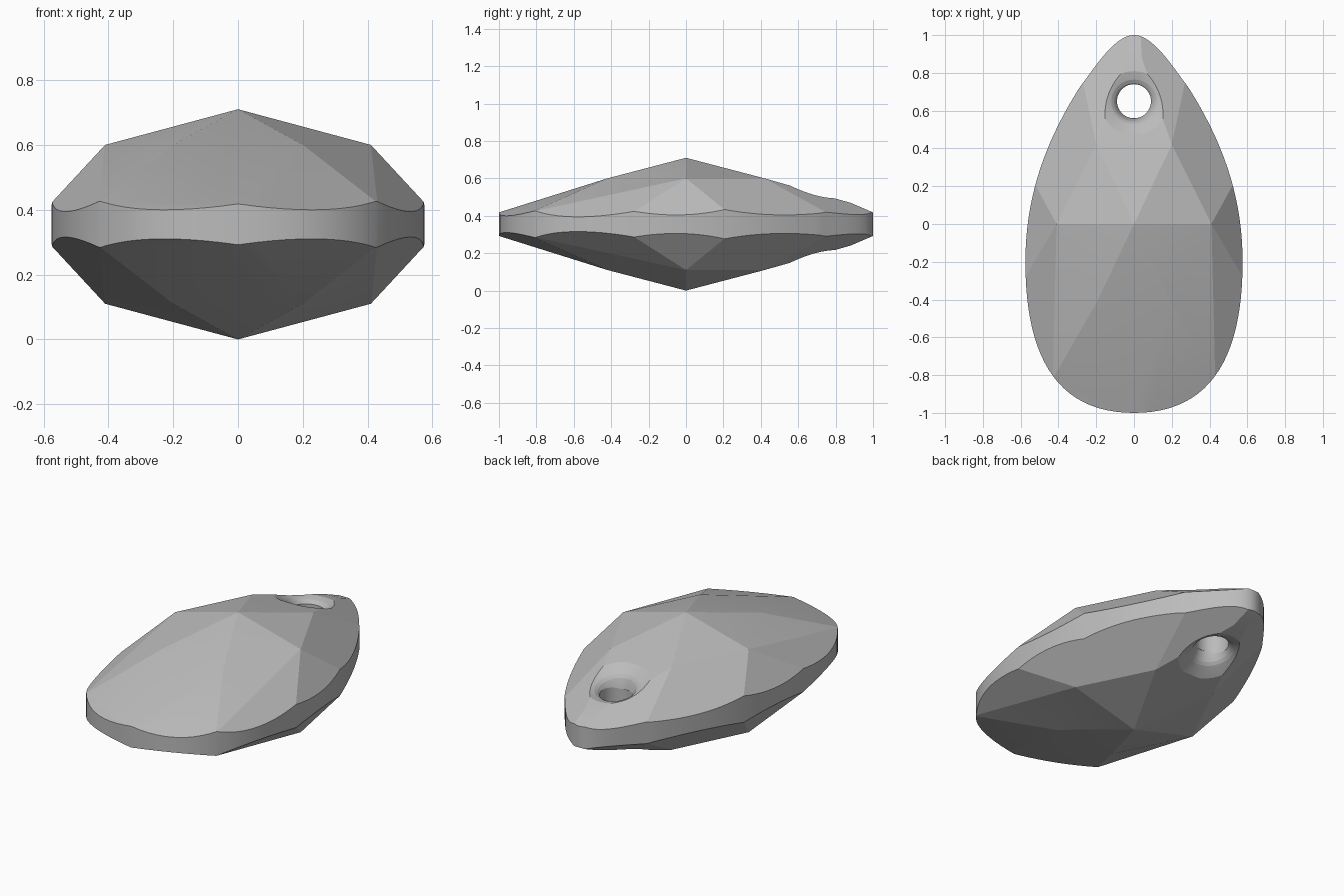
import bpy, bmesh, math
from mathutils import Vector, geometry

cube = bpy.data.objects.get("Cube")
if cube:
    bpy.data.objects.remove(cube)

MID, TOP = 0.355, 0.355      # girdle centre height, half thickness

grey = bpy.data.materials.new("crystal grey")
grey.use_nodes = True
grey.diffuse_color = (0.5, 0.5, 0.5, 1)
grey.node_tree.nodes["Principled BSDF"].inputs["Base Color"].default_value = grey.diffuse_color


def make_object(name, bm):
    bmesh.ops.recalc_face_normals(bm, faces=bm.faces)
    mesh = bpy.data.meshes.new(name)
    bm.to_mesh(mesh)
    bm.free()
    mesh.materials.append(grey)
    ob = bpy.data.objects.new(name, mesh)
    bpy.context.collection.objects.link(ob)
    return ob


# Pear outline: half profile from bezier spans, mirrored in x
spans = [((0, 1), (0.1, 1), (0.2, 0.84), (0.29, 0.72)),
         ((0.29, 0.72), (0.46, 0.45), (0.575, 0.16), (0.575, -0.2)),
         ((0.575, -0.2), (0.575, -0.7), (0.41, -1), (0, -1))]
half = []
for span in spans:
    a, h1, h2, b = [Vector((x, y, 0)) for x, y in span]
    half += geometry.interpolate_bezier(a, h1, h2, b, 24)[:-1]
half.append(Vector((0, -1, 0)))
outline = half + [Vector((-p.x, p.y, 0)) for p in reversed(half[1:-1])]

# Pear prism
bm = bmesh.new()
base = bm.faces.new([bm.verts.new((p.x, p.y, -0.5)) for p in outline])
prism = bmesh.ops.extrude_face_region(bm, geom=[base])["geom"]
bmesh.ops.translate(bm, vec=(0, 0, 1), verts=[v for v in prism if isinstance(v, bmesh.types.BMVert)])

# Facet corners on the right half of the crown, heights above the girdle centre
apex = (0, 0, TOP)
side, upper, lower = (0.41, 0, 0.245), (0.2, 0.42, 0.245), (0.2, -0.42, 0.245)
tip, heel = (0, 1, 0.08), (0, -1, 0.063)
g1, g2, g3, g4 = [(x, y, 0.067) for x, y in
                  ((0.29, 0.72), (0.53, 0.22), (0.575, -0.28), (0.43, -0.82))]
facets = [(apex, side, upper), (apex, side, lower), (side, g2, g3),
          (side, upper, g2), (side, lower, g4), (side, g3, g4),
          (upper, g1, tip), (lower, g4, heel)]


def flip(p, sx, sz):
    return Vector((p[0] * sx, p[1], p[2] * sz))


def cut(points):
    a, b, c = points
    normal = (b - a).cross(c - a).normalized()
    if normal.dot(a) < 0:
        normal.negate()
    bmesh.ops.remove_doubles(bm, verts=bm.verts, dist=0.0005)
    result = bmesh.ops.bisect_plane(
        bm, geom=bm.verts[:] + bm.edges[:] + bm.faces[:], dist=0.0001,
        plane_co=a, plane_no=normal, clear_outer=True)
    edges = [e for e in bm.edges if e.is_boundary]
    if edges:
        bmesh.ops.holes_fill(bm, edges=edges, sides=0)


# Cut every facet on crown and underside
for sz in (1, -1):
    for sx in (1, -1):
        for facet in facets:
            cut([flip(p, sx, sz) for p in facet])
    # Facets across the centre line: upper table, lower table, rounded tip, end facets
    cut([flip(p, 1, sz) for p in (apex, upper, (-0.2, 0.42, 0.245))])
    cut([flip(p, 1, sz) for p in (apex, lower, (-0.2, -0.42, 0.245))])
    cut([flip(p, 1, sz) for p in (upper, (-0.2, 0.42, 0.245), tip)])
    cut([flip(p, 1, sz) for p in (lower, (-0.2, -0.42, 0.245), heel)])
    cut([flip(p, 1, sz) for p in ((0.1, 0.85, 0.127), (-0.1, 0.85, 0.127), (0, 1, 0.063))])
bmesh.ops.translate(bm, vec=(0, 0, MID), verts=bm.verts)
pendant = make_object("faceted_pendant", bm)


def drill(profile, z, tilt):
    """Subtract a revolved (radius, height) profile from the pendant."""
    cb = bmesh.new()
    rings = [[cb.verts.new((r * math.cos(i * math.tau / 64), r * math.sin(i * math.tau / 64), h))
              for i in range(64)] for r, h in profile]
    for low, high in zip(rings, rings[1:]):
        for i in range(64):
            j = (i + 1) % 64
            cb.faces.new((low[i], low[j], high[j], high[i]))
    cb.faces.new(rings[0])
    cb.faces.new(rings[-1])
    cutter = make_object("hole_cutter", cb)
    cutter.hide_render = True
    cutter.location = (0, 0.65, z)
    cutter.rotation_euler.x = tilt
    mod = pendant.modifiers.new("hole", 'BOOLEAN')
    mod.operation, mod.solver, mod.object = 'DIFFERENCE', 'EXACT', cutter
    bpy.ops.object.modifier_apply(modifier=mod.name)
    bpy.data.objects.remove(cutter)


# Cord hole with a flared rim on both sides
bpy.context.view_layer.objects.active = pendant
pendant.select_set(True)
drill([(0.09, -0.5), (0.09, 0.5)], MID, 0)
flare = [(0.075, -0.075), (0.09, -0.045), (0.105, -0.023), (0.12, -0.01), (0.14, 0), (0.19, 0.02)]
tilt = math.radians(14)
drill(flare, MID + 0.165, -tilt)
drill([(r, -h) for r, h in flare], MID - 0.165, tilt)

bpy.ops.object.shade_smooth_by_angle(angle=math.radians(9))
